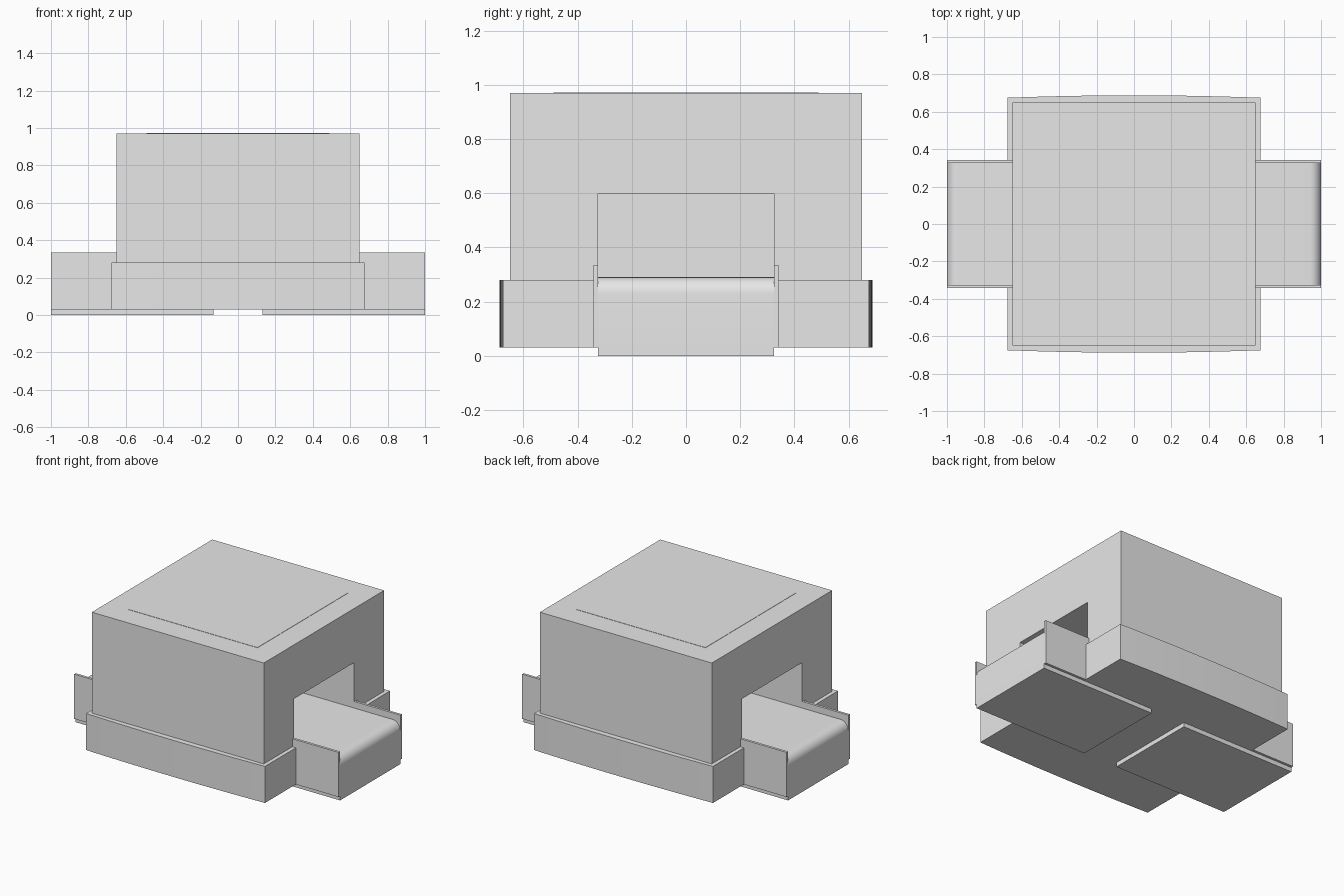
import bpy
import bmesh
import math
from mathutils import Vector

cube = bpy.data.objects.get("Cube")
if cube:
    bpy.data.objects.remove(cube, do_unlink=True)

# Single plain finish
grey = bpy.data.materials.new("light grey")
grey.use_nodes = True
grey.diffuse_color = (0.8, 0.8, 0.8, 1)
grey.node_tree.nodes["Principled BSDF"].inputs["Base Color"].default_value = (0.8, 0.8, 0.8, 1)


def prism(name, outline, axis, low, high, smooth=False):
    """Extrude a 2D outline along an axis; the outline uses the other two axes in order."""
    def place(p, h):
        co = list(p)
        co.insert("xyz".index(axis), h)
        return co

    bm = bmesh.new()
    face = bm.faces.new([bm.verts.new(place(p, low)) for p in outline])
    ext = bmesh.ops.extrude_face_region(bm, geom=[face])
    verts = [g for g in ext["geom"] if isinstance(g, bmesh.types.BMVert)]
    bmesh.ops.translate(bm, verts=verts, vec=Vector(place((0, 0), high - low)))
    bmesh.ops.recalc_face_normals(bm, faces=bm.faces)
    mesh = bpy.data.meshes.new(name)
    bm.to_mesh(mesh)
    bm.free()
    mesh.materials.append(grey)
    obj = bpy.data.objects.new(name, mesh)
    bpy.context.collection.objects.link(obj)
    if smooth:
        bpy.ops.object.select_all(action="DESELECT")
        obj.select_set(True)
        bpy.context.view_layer.objects.active = obj
        bpy.ops.object.shade_smooth_by_angle(angle=math.radians(30))
    return obj


def rect(a0, a1, b0, b1):
    return [(a0, b0), (a1, b0), (a1, b1), (a0, b1)]


HALF = 0.65       # housing half width
TUNNEL = 0.325    # tunnel half width
PORT = 0.13       # inner end of each conveyor

# Base slab with gently bowed front and back
STEPS = 12
bow = []
for i in range(STEPS + 1):
    t = -1 + 2 * i / STEPS
    bow.append((0.677 * t, -0.675 - 0.013 * (1 - t * t)))
prism("base", bow + [(-x, -y) for x, y in bow], "z", 0.03, 0.28)

# Housing with a tunnel running from side to side
prism("housing", [(-HALF, 0.28), (-HALF, 0.97), (HALF, 0.97), (HALF, 0.28),
                  (TUNNEL, 0.28), (TUNNEL, 0.6), (-TUNNEL, 0.6), (-TUNNEL, 0.28)],
      "x", -HALF, HALF)
prism("tunnel_divider", rect(-TUNNEL, TUNNEL, 0.28, 0.6), "x", -PORT, PORT)

# Thin panel on the roof
prism("roof_panel", rect(-0.49, 0.49, -0.49, 0.49), "z", 0.968, 0.972)

# Conveyor with rounded lip and two side rails at each end
R = 0.06
lip = [(1 - R + R * math.cos(a), 0.29 - R + R * math.sin(a))
       for a in (math.pi / 2 * i / 8 for i in range(9))]
belt = [(PORT, 0), (1, 0)] + lip + [(PORT, 0.29)]
for side, s in (("left", 1), ("right", -1)):
    prism(side + "_conveyor", [(s * x, z) for x, z in belt], "y", -TUNNEL, TUNNEL, True)
    for end, e in (("front", -1), ("back", 1)):
        prism(f"{side}_{end}_rail", rect(s * HALF, s, 0.03, 0.335), "y",
              *sorted((e * TUNNEL, e * 0.342)))
